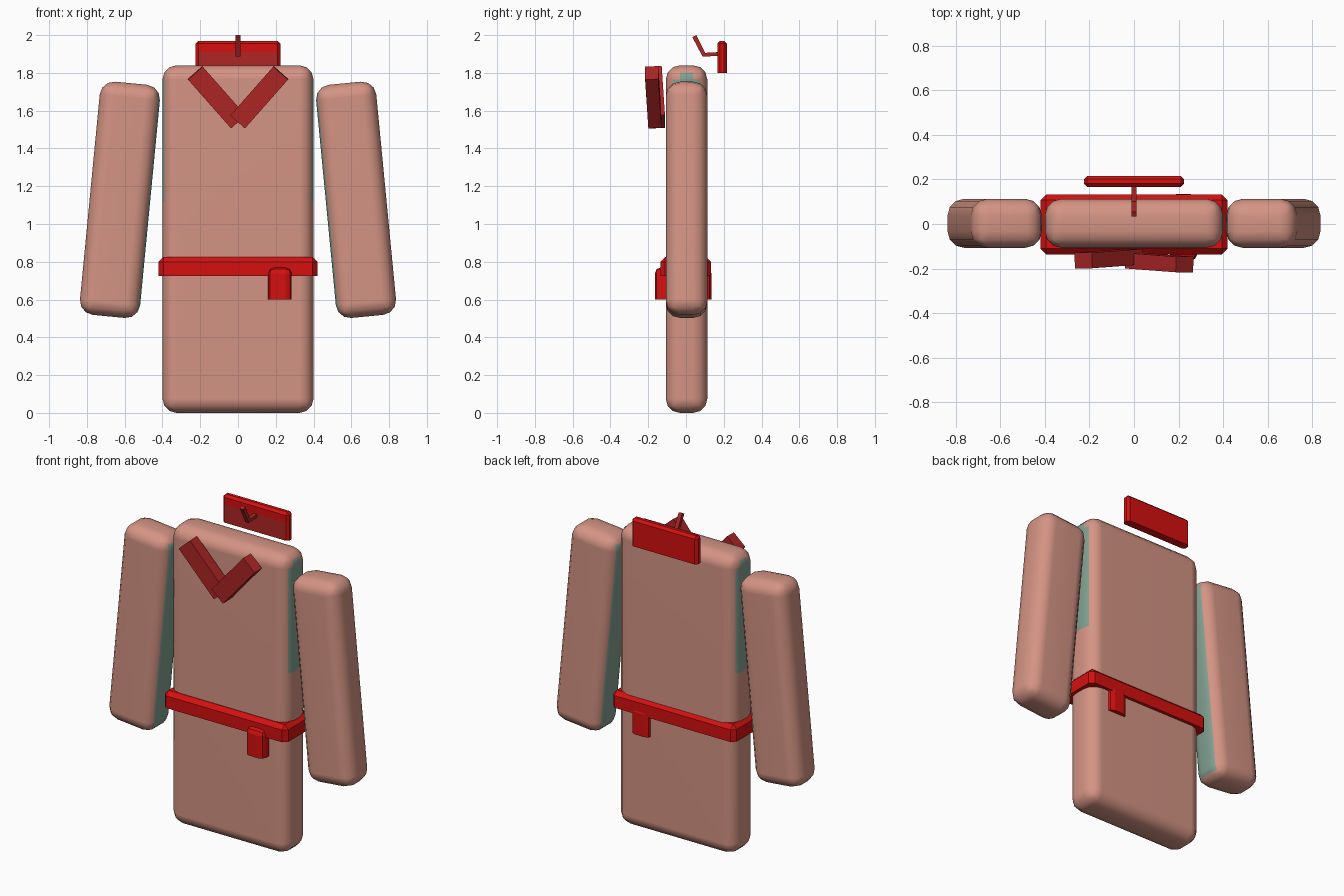
import bpy
import bmesh
from math import radians
from mathutils import Vector, Matrix

if "Cube" in bpy.data.objects:
    bpy.data.objects.remove(bpy.data.objects["Cube"])


def material(name, rgb):
    mat = bpy.data.materials.new(name)
    mat.use_nodes = True
    mat.diffuse_color = (*rgb, 1)
    mat.node_tree.nodes["Principled BSDF"].inputs["Base Color"].default_value = (*rgb, 1)
    return mat


CLOTH = material("pale_pink_cloth", (0.66, 0.296, 0.231))
TEAL = material("muted_teal", (0.223, 0.352, 0.283))
RED = material("bright_red", (0.665, 0.005, 0.005))
DARK = material("dark_red", (0.434, 0.019, 0.019))


def box(name, size, loc, mats, bevel=0, segments=1, keep_bottom=False,
        rot=None, cut=None, rule=None, smooth=False):
    """Box with bevelled edges; rule(face) picks faces for the second material."""
    bm = bmesh.new()
    bmesh.ops.create_cube(bm, size=1)
    bmesh.ops.scale(bm, vec=size, verts=bm.verts)
    if bevel:
        edges = [e for e in bm.edges
                 if not (keep_bottom and all(v.co.z < 0 for v in e.verts))]
        bmesh.ops.bevel(bm, geom=edges, offset=bevel, segments=segments,
                        profile=0.5, affect='EDGES', clamp_overlap=True)
    if cut is not None:
        bmesh.ops.bisect_plane(bm, geom=bm.verts[:] + bm.edges[:] + bm.faces[:],
                               plane_co=(0, 0, cut), plane_no=(0, 0, 1))
    bm.normal_update()
    for f in bm.faces:
        f.smooth = smooth
        f.material_index = 1 if rule and rule(f) else 0
    return finish(name, bm, mats, Matrix.Translation(loc) @ (rot or Matrix()), smooth)


def finish(name, bm, mats, matrix, smooth=False):
    mesh = bpy.data.meshes.new(name)
    bm.to_mesh(mesh)
    bm.free()
    obj = bpy.data.objects.new(name, mesh)
    for m in mats:
        mesh.materials.append(m)
    obj.matrix_world = matrix
    bpy.context.collection.objects.link(obj)
    if smooth:
        obj.modifiers.new("weighted_normals", 'WEIGHTED_NORMAL')
    return obj


# Robe body, with teal upper sides under the sleeves
box("robe_body", (0.8, 0.22, 1.84), (0, 0.003, 0.92), [CLOTH, TEAL],
    bevel=0.075, segments=3, cut=0.2, smooth=True,
    rule=lambda f: abs(f.normal.x) > 0.95 and f.calc_center_median().z > 0.2)

# Sleeves, leaning outwards, teal on the inner side
for side, label in ((1, "left"), (-1, "right")):
    box(label + "_sleeve", (0.32, 0.22, 1.24), (side * 0.625, 0.003, 1.128),
        [CLOTH, TEAL], bevel=0.075, segments=3, smooth=True,
        rot=Matrix.Rotation(radians(-5.5 * side), 4, 'Y'),
        rule=lambda f, s=side: f.normal.x * s < -0.9)

# Belt and its hanging end, which passes through to the back
box("belt", (0.84, 0.268, 0.1), (0, -0.002, 0.775), [RED],
    bevel=0.025, keep_bottom=True)
box("belt_end", (0.125, 0.3, 0.17), (0.222, -0.015, 0.685), [RED],
    bevel=0.032, segments=2, keep_bottom=True)

# Crossed collar lapels, the left one lying in front
for side, label, depth in ((1, "left", -0.173), (-1, "right", -0.155)):
    along = Vector((side * 0.225, -0.017, 0.255)).normalized()
    across = along.cross(Vector((0, 1, 0))).normalized()
    out = along.cross(across)
    rot = Matrix((across, out, along)).transposed()
    if rot.determinant() < 0:
        rot.col[0] = -across
    box(label + "_lapel", (0.104, 0.07, 0.345), (side * 0.113, depth, 1.671),
        [DARK], rot=rot.to_4x4())

# Back collar plate, darker on the lower front
box("collar_plate", (0.45, 0.05, 0.17), (0, 0.191, 1.885), [RED, DARK],
    bevel=0.015, keep_bottom=True, cut=0.025,
    rule=lambda f: f.normal.y < -0.9 and f.calc_center_median().z < 0.025)

# Bent hook in front of the plate
bm = bmesh.new()
profile = [(0.17, 1.91), (0.102, 1.906), (0.054, 2.0), (0.033, 1.99),
           (0.088, 1.886), (0.17, 1.89)]
face = bm.faces.new([bm.verts.new((-0.012, y, z)) for y, z in profile])
ext = bmesh.ops.extrude_face_region(bm, geom=[face])
bmesh.ops.translate(bm, vec=(0.024, 0, 0),
                    verts=[v for v in ext["geom"] if isinstance(v, bmesh.types.BMVert)])
bmesh.ops.recalc_face_normals(bm, faces=bm.faces)
finish("collar_hook", bm, [DARK], Matrix())
